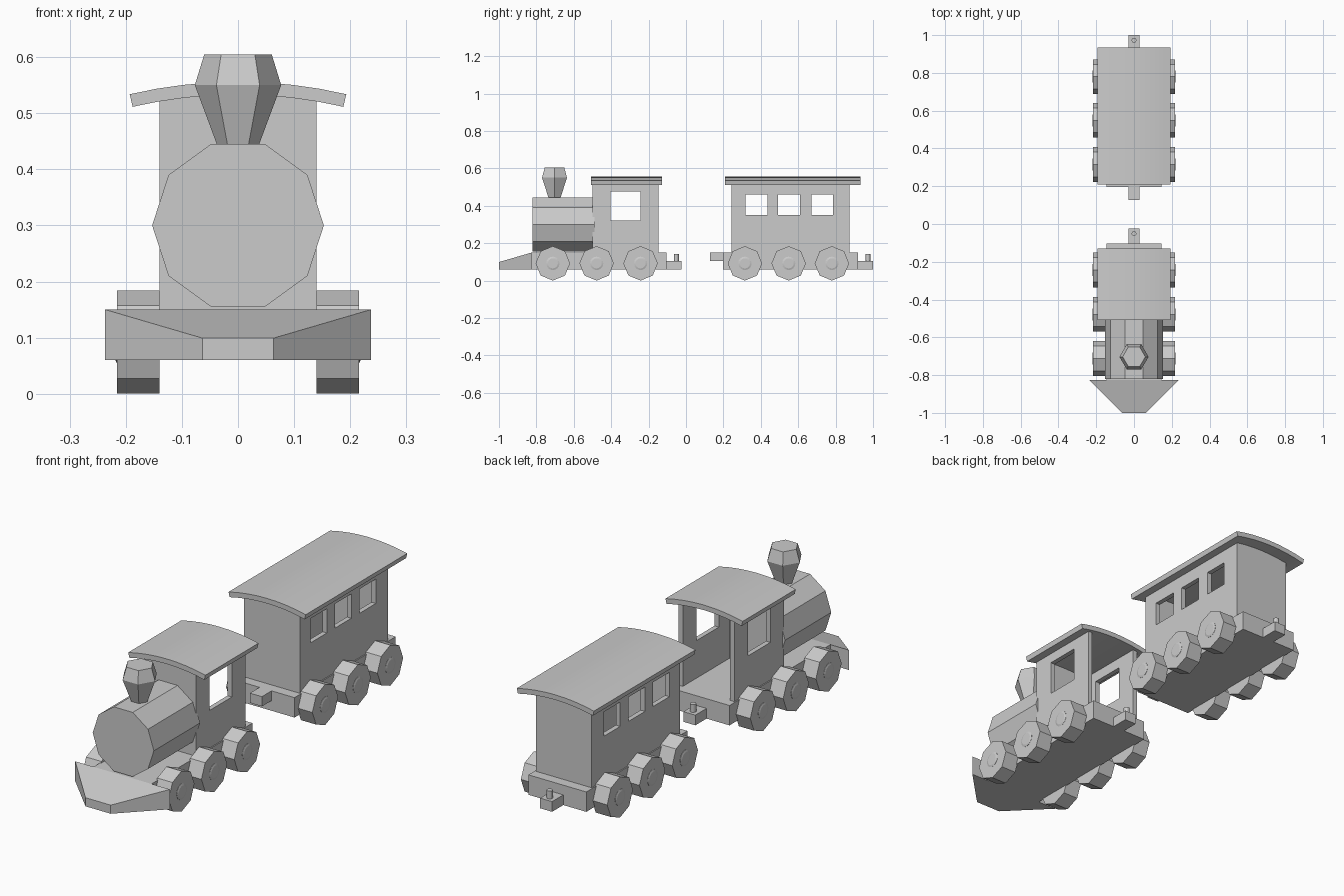
import bpy, math
from mathutils import Matrix, Vector

if "Cube" in bpy.data.objects:
    bpy.data.objects.remove(bpy.data.objects["Cube"])


def mesh(name, verts, faces):
    me = bpy.data.meshes.new(name)
    me.from_pydata(verts, [], faces)
    ob = bpy.data.objects.new(name, me)
    bpy.context.collection.objects.link(ob)
    return ob


def loft(name, rings):
    """Closed solid through rings with equal vertex counts."""
    n = len(rings[0])
    verts = [v for r in rings for v in r]
    faces = [[k * n + i, k * n + (i + 1) % n, (k + 1) * n + (i + 1) % n, (k + 1) * n + i]
             for k in range(len(rings) - 1) for i in range(n)]
    faces += [list(range(n))[::-1], list(range(len(verts) - n, len(verts)))]
    ob = mesh(name, verts, faces)
    import bmesh
    bm = bmesh.new()
    bm.from_mesh(ob.data)
    bmesh.ops.recalc_face_normals(bm, faces=bm.faces)
    bm.to_mesh(ob.data)
    bm.free()
    return ob


def prism(name, profile, y0, y1):
    """Extrude an (x, z) profile along y."""
    return loft(name, [[(x, y, z) for x, z in profile] for y in (y0, y1)])


def box(name, x0, x1, y0, y1, z0, z1):
    return prism(name, [(x0, z0), (x1, z0), (x1, z1), (x0, z1)], y0, y1)


def ngon(r, n, start=0):
    return [(r * math.cos(start + 2 * math.pi * i / n),
             r * math.sin(start + 2 * math.pi * i / n)) for i in range(n)]


ROOF_R, ROOF_TOP, ROOF_T = 0.85, 0.556, 0.023


def arc(r, half, n=8):
    c = ROOF_TOP - ROOF_R
    return [(r * math.sin(half * (2 * i / n - 1)),
             c + r * math.cos(half * (2 * i / n - 1))) for i in range(n + 1)]


def roof(name, y0, y1):
    half = math.asin(0.193 / ROOF_R)
    ob = prism(name, arc(ROOF_R, half) + arc(ROOF_R - ROOF_T, half)[::-1], y0, y1)
    bpy.context.view_layer.objects.active = ob
    ob.select_set(True)
    bpy.ops.object.shade_smooth_by_angle(angle=math.radians(30))
    ob.select_set(False)


def cut(ob, cutter):
    mod = ob.modifiers.new("cut", 'BOOLEAN')
    mod.operation, mod.solver, mod.object = 'DIFFERENCE', 'EXACT', cutter
    bpy.context.view_layer.objects.active = ob
    bpy.ops.object.modifier_apply(modifier=mod.name)
    bpy.data.objects.remove(cutter)


def body(name, y0, y1, inner, windows, z0, z1):
    """Hollow walls with an arched top and windows through both sides."""
    w, r = 0.14, ROOF_R - ROOF_T + 0.002
    ob = prism(name, [(w, 0.148), (-w, 0.148)][::-1] + arc(r, math.asin(w / r))[::-1], y0, y1)
    cut(ob, box("inner_cutter", -w + 0.022, w - 0.022, inner[0], inner[1], 0.1, 0.7))
    for a, b in windows:
        cut(ob, box("window_cutter", -0.3, 0.3, a, b, z0, z1))


def wheels(prefix, ys):
    for i, y in enumerate(ys):
        for side, s in (("left", -1), ("right", 1)):
            rim = ngon(0.092, 8)
            loft(f"{prefix}_wheel_{side}_{i + 1}",
                 [[(s * x, y + a, 0.092 + b) for a, b in rim] for x in (0.14, 0.216)])
            # Low round hub cap
            loft(f"{prefix}_hub_{side}_{i + 1}",
                 [[(s * x, y + a, 0.092 + b) for a, b in ngon(r, 16)]
                  for x, r in ((0.21, 0.036), (0.217, 0.036), (0.22, 0.027))])


def rear_coupler(prefix, y):
    box(prefix + "_rear_coupler", -0.03, 0.03, y - 0.01, y + 0.08, 0.06, 0.106)
    loft(prefix + "_coupler_pin",
         [[(a, y + 0.053 + b, z) for a, b in ngon(0.013, 12)] for z in (0.1, 0.141)])


# Locomotive chassis and sloping cowcatcher
box("engine_chassis", -0.145, 0.145, -0.825, -0.104, 0.06, 0.15)
loft("cowcatcher", [
    [(-0.237, -0.825, 0.06), (0.237, -0.825, 0.06), (0.237, -0.825, 0.15), (-0.237, -0.825, 0.15)],
    [(-0.063, -1.0, 0.06), (0.063, -1.0, 0.06), (0.063, -1.0, 0.099), (-0.063, -1.0, 0.099)]])
rear_coupler("engine", -0.104)
wheels("engine", (-0.712, -0.478, -0.243))

# Ten-sided boiler and flared hexagonal chimney
prism("boiler", [(x, 0.3 + z) for x, z in ngon(0.153, 10)], -0.82, -0.49)
loft("chimney", [[(a, -0.703 + b, z) for a, b in ngon(r, 6)]
                 for z, r in ((0.44, 0.036), (0.55, 0.077), (0.605, 0.06))])

# Cab, open at the back
body("cab", -0.5, -0.146, (-0.478, 0.0), [(-0.403, -0.243)], 0.32, 0.476)
roof("cab_roof", -0.509, -0.129)

# Carriage
box("carriage_chassis", -0.145, 0.145, 0.197, 0.92, 0.06, 0.15)
box("carriage_front_coupler", -0.03, 0.03, 0.128, 0.21, 0.106, 0.15)
rear_coupler("carriage", 0.92)
wheels("carriage", (0.315, 0.549, 0.78))
body("carriage_body", 0.244, 0.874, (0.266, 0.852),
     [(0.318, 0.436), (0.493, 0.61), (0.67, 0.785)], 0.35, 0.46)
roof("carriage_roof", 0.208, 0.934)
